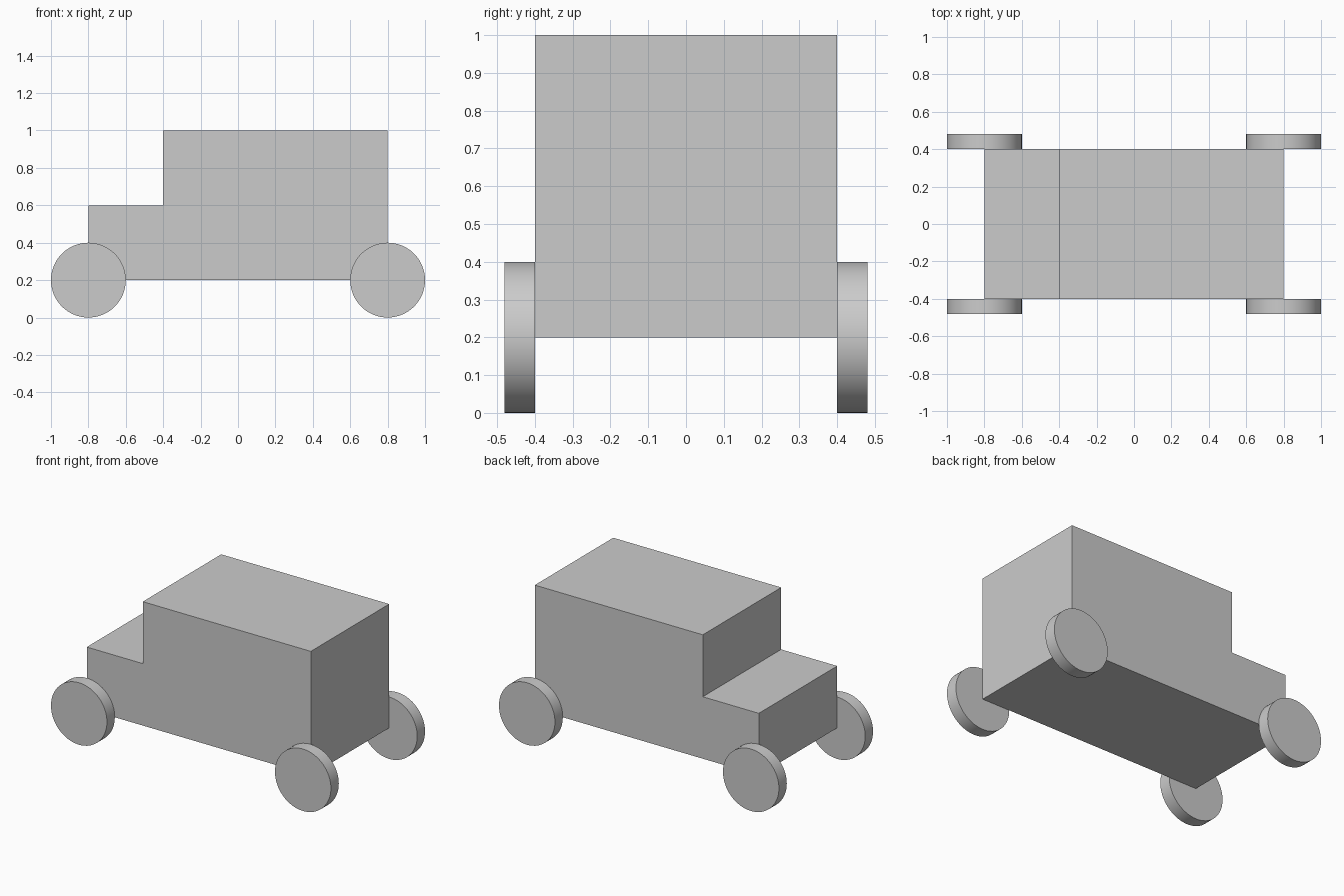
import bpy
import bmesh
from math import radians

cube = bpy.data.objects.get("Cube")
if cube:
    bpy.data.objects.remove(cube, do_unlink=True)

HALF_WIDTH = 0.4
WHEEL_RADIUS = 0.2
WHEEL_WIDTH = 0.08
AXLE_X = 0.8

# Single plain grey
grey = bpy.data.materials.new("plain_grey")
grey.use_nodes = True
colour = (0.6, 0.6, 0.6, 1)
grey.diffuse_color = colour
grey.node_tree.nodes["Principled BSDF"].inputs["Base Color"].default_value = colour


def make_body():
    # Stepped side profile (x, z) extruded across the width
    profile = [(-0.8, 0.2), (0.8, 0.2), (0.8, 1.0),
               (-0.4, 1.0), (-0.4, 0.6), (-0.8, 0.6)]
    bm = bmesh.new()
    side = bm.faces.new([bm.verts.new((x, -HALF_WIDTH, z)) for x, z in profile])
    extruded = bmesh.ops.extrude_face_region(bm, geom=[side])["geom"]
    moved = [v for v in extruded if isinstance(v, bmesh.types.BMVert)]
    bmesh.ops.translate(bm, verts=moved, vec=(0, 2 * HALF_WIDTH, 0))
    bmesh.ops.recalc_face_normals(bm, faces=bm.faces)
    mesh = bpy.data.meshes.new("body")
    bm.to_mesh(mesh)
    bm.free()
    mesh.materials.append(grey)
    body = bpy.data.objects.new("body", mesh)
    bpy.context.collection.objects.link(body)


def make_wheel(name, x, side):
    # Plain disc resting against the body side
    bpy.ops.mesh.primitive_cylinder_add(
        vertices=64, radius=WHEEL_RADIUS, depth=WHEEL_WIDTH,
        location=(x, side * (HALF_WIDTH + WHEEL_WIDTH / 2), WHEEL_RADIUS),
        rotation=(radians(90), 0, 0))
    wheel = bpy.context.object
    wheel.name = name
    wheel.data.materials.append(grey)
    bpy.ops.object.shade_smooth_by_angle(angle=radians(30))


make_body()
for end, x in (("bonnet", -AXLE_X), ("tail", AXLE_X)):
    for face, side in (("front", -1), ("back", 1)):
        make_wheel(f"{end}_wheel_{face}", x, side)
